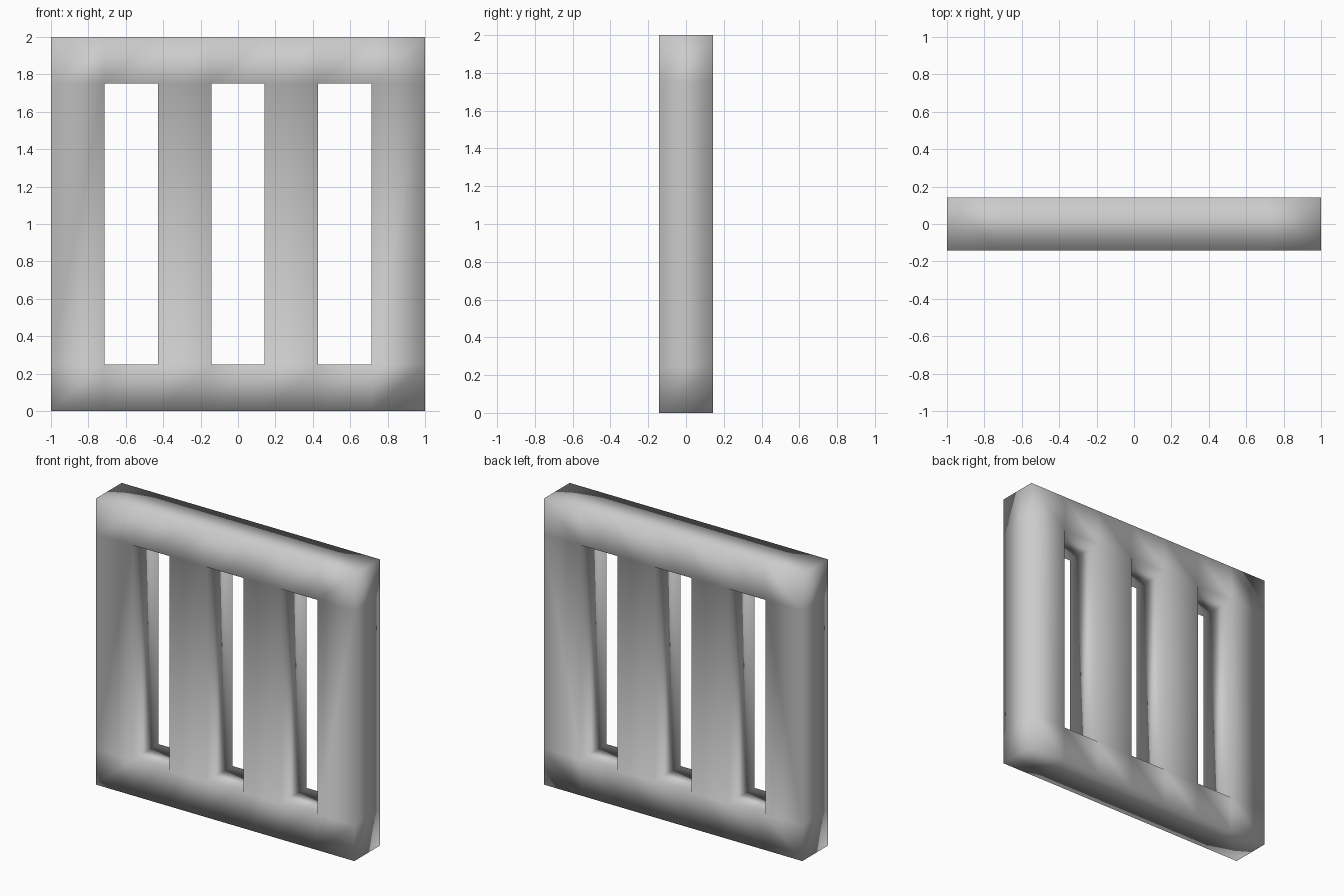
import bpy, bmesh
from mathutils import Vector

if "Cube" in bpy.data.objects:
    bpy.data.objects.remove(bpy.data.objects["Cube"])

COLUMNS = 7                    # alternating bar / gap / bar ...
DEPTH = 2 / COLUMNS            # bars are square in section
xs = [-1 + 2 * i / COLUMNS for i in range(COLUMNS + 1)]
zs = [0, 0.25, 1.75, 2]        # bottom rail, bars, top rail

bm = bmesh.new()

# Front outline: a grid of cells with the gaps between the bars left open
grid = [[bm.verts.new((x, -DEPTH / 2, z)) for x in xs] for z in zs]
for r in range(3):
    for c in range(COLUMNS):
        if r == 1 and c % 2:
            continue
        bm.faces.new((grid[r][c], grid[r][c + 1], grid[r + 1][c + 1], grid[r + 1][c]))

# Extrude to full depth, keeping the front faces so the grille is closed
front = bm.faces[:]
back = bmesh.ops.extrude_face_region(bm, geom=front, use_keep_orig=True)["geom"]
bmesh.ops.translate(bm, vec=Vector((0, DEPTH, 0)),
                    verts=[v for v in back if isinstance(v, bmesh.types.BMVert)])
bmesh.ops.recalc_face_normals(bm, faces=bm.faces)

# The whole frame is smooth shaded across its edges
for f in bm.faces:
    f.smooth = True

mesh = bpy.data.meshes.new("barred_grille")
bm.to_mesh(mesh)
bm.free()
bpy.context.collection.objects.link(bpy.data.objects.new("barred_grille", mesh))
